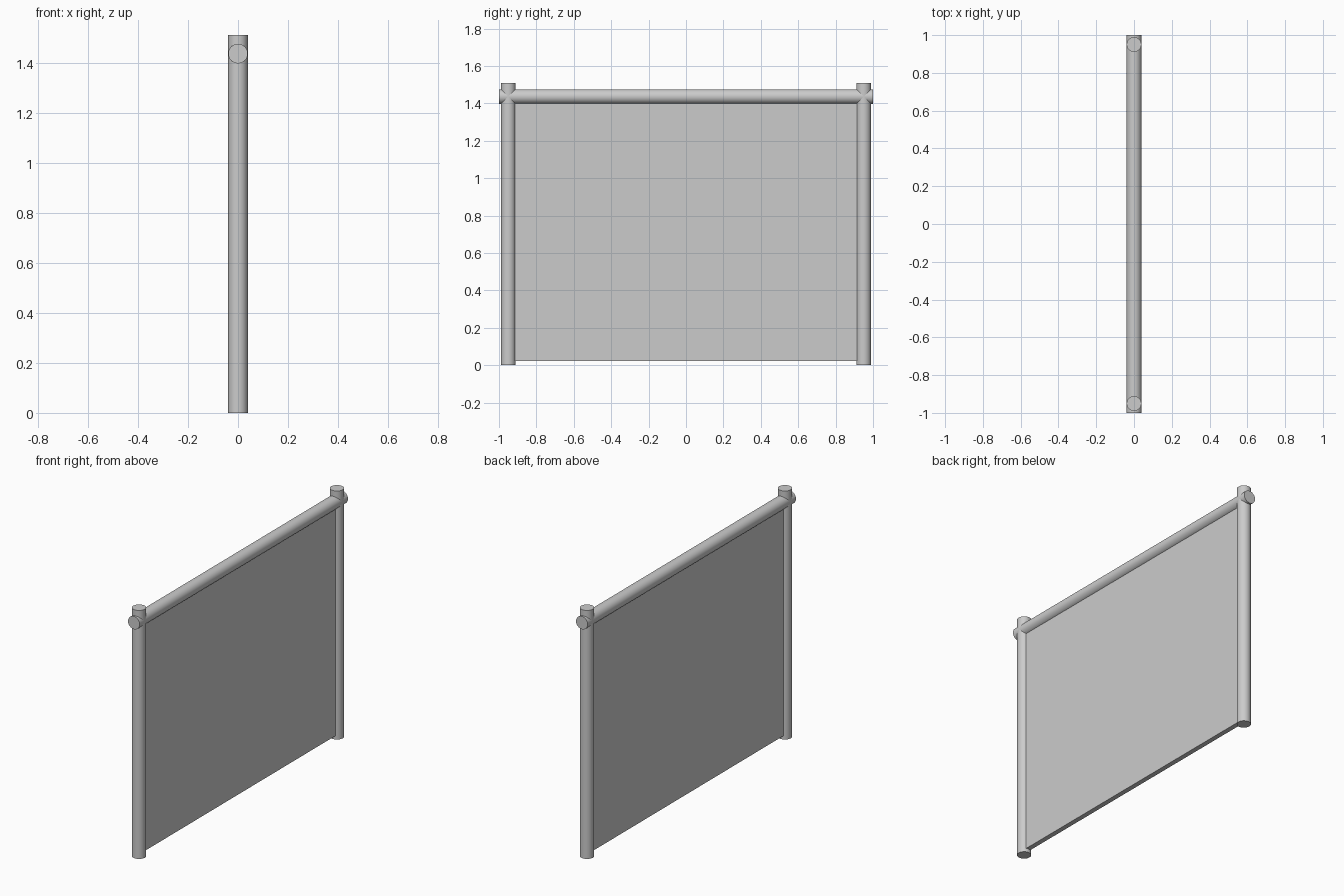
import bpy
from math import pi, radians

if "Cube" in bpy.data.objects:
    bpy.data.objects.remove(bpy.data.objects["Cube"])

RADIUS = 0.039


def tube(name, length, loc, rot=(0, 0, 0)):
    bpy.ops.mesh.primitive_cylinder_add(vertices=32, radius=RADIUS, depth=length,
                                        location=loc, rotation=rot)
    obj = bpy.context.object
    obj.name = name
    bpy.ops.object.shade_smooth_by_angle(angle=radians(30))
    return obj


# Upright posts at both ends
for side, label in ((-1, "front"), (1, "back")):
    tube(f"{label}_post", 1.51, (0, side * 0.95, 0.755))

# Horizontal top rail passing through the posts
tube("top_rail", 2.0, (0, 0, 1.436), (pi / 2, 0, 0))

# Thin infill panel between the posts, tucked into the tubes
z_low, z_high = 0.022, 1.42
bpy.ops.mesh.primitive_cube_add(size=1, location=(0, 0, (z_low + z_high) / 2))
panel = bpy.context.object
panel.name = "infill_panel"
panel.scale = (0.03, 1.86, z_high - z_low)
bpy.ops.object.transform_apply(location=False, rotation=False, scale=True)
